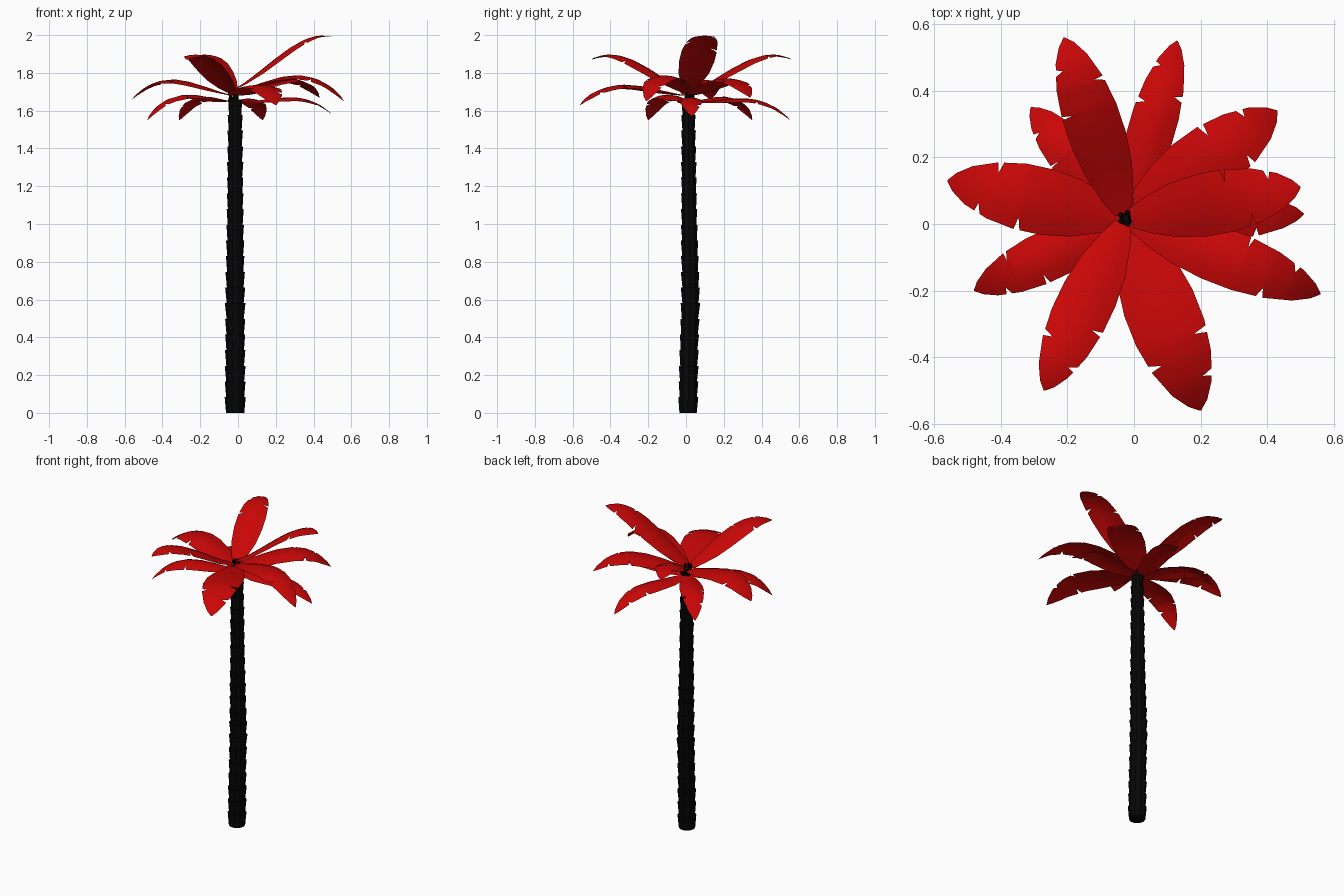
import bpy, bmesh, math, random
from mathutils import Vector

random.seed(4)
cube = bpy.data.objects.get("Cube")
if cube:
    bpy.data.objects.remove(cube)


def material(name, rgb):
    m = bpy.data.materials.new(name)
    m.use_nodes = True
    m.diffuse_color = (*rgb, 1)
    m.node_tree.nodes["Principled BSDF"].inputs["Base Color"].default_value = (*rgb, 1)
    return m


red = material("frond red", (0.59, 0.002, 0.002))
black = material("trunk black", (0.002, 0.002, 0.002))


def finish(name, bm, mat, smooth):
    mesh = bpy.data.meshes.new(name)
    bm.to_mesh(mesh)
    bm.free()
    mesh.materials.append(mat)
    for p in mesh.polygons:
        p.use_smooth = smooth
    ob = bpy.data.objects.new(name, mesh)
    bpy.context.collection.objects.link(ob)
    return ob


def lerp_table(table, t):
    for (a, va), (b, vb) in zip(table, table[1:]):
        if t <= b:
            return va + (vb - va) * (t - a) / (b - a)
    return table[-1][1]


# Trunk: stacked rings, each flaring upwards and overlapping the next one
SIDES, RINGS, TOP = 10, 20, 1.66
RADIUS = [(0, 0.056), (0.6, 0.052), (1.0, 0.046), (1.66, 0.037)]
LEAN = [(0, 0.011), (0.3, 0.015), (0.6, 0.024), (1.0, 0.017), (1.66, 0.012)]


def trunk_ring(bm, z, scale):
    r = lerp_table(RADIUS, z) * scale
    y = lerp_table(LEAN, z)
    return [bm.verts.new((-0.015 + r * math.cos(a), y + r * math.sin(a), z))
            for a in (math.tau * i / SIDES for i in range(SIDES))]


bm = bmesh.new()
loops = []
for i in range(RINGS):
    z = TOP * i / RINGS
    loops.append(trunk_ring(bm, z, 0.86))
    loops.append(trunk_ring(bm, z + TOP / RINGS, random.uniform(0.99, 1.05)))
for a, b in zip(loops, loops[1:]):
    for i in range(SIDES):
        j = (i + 1) % SIDES
        bm.faces.new((a[i], a[j], b[j], b[i]))
bm.faces.new(loops[0][::-1])
bm.faces.new(loops[-1])
finish("trunk", bm, black, False)

# Crown: short dark stubs from which the fronds grow
bm = bmesh.new()
for i in range(5):
    a = math.tau * i / 5
    stub = bmesh.ops.create_cone(bm, cap_ends=True, segments=5, radius1=0.012,
                                 radius2=0.006, depth=0.07)
    bmesh.ops.translate(bm, verts=stub["verts"],
                        vec=(-0.025 + 0.018 * math.cos(a), 0.018 + 0.018 * math.sin(a), 1.68))
finish("crown", bm, black, False)

# Fronds: arched blades with torn notches along both edges
WIDTH = [(0, 0.32), (0.1, 0.58), (0.25, 0.86), (0.42, 1), (0.58, 1),
         (0.74, 0.86), (0.88, 0.58), (0.96, 0.28), (1, 0.02)]


def frond(name, tip, base_z, mid_z, width):
    base = Vector((-0.025, 0.015, base_z))
    tip = Vector(tip)
    run = Vector((tip.x - base.x, tip.y - base.y, 0))
    side = Vector((-run.y, run.x, 0)).normalized()
    rise, mid = tip.z - base_z, mid_z - base_z
    lin, quad = 4 * mid - rise, 2 * rise - 4 * mid
    cuts = {1: [random.uniform(0.56, 0.64), random.uniform(0.8, 0.85)],
            -1: [random.uniform(0.69, 0.75)]}
    stations = [t for t, _ in WIDTH]
    for c in cuts[1] + cuts[-1]:
        stations += [c - 0.02, c, c + 0.014]

    def edge(t, s):
        w = width / 2 * lerp_table(WIDTH, t)
        return w * 0.62 if t in cuts[s] else w

    bm = bmesh.new()
    rows = []
    for t in sorted(set(stations)):
        u = 0.03 + 0.97 * t
        # the blade rises slowly, then curls down near its tip
        curl = 0.22 * u * (1 - u) * (2 * u - 1)
        p = base + run * u + Vector((0, 0, lin * u + quad * u * u + curl))
        row = []
        for k in (-1, -0.5, 0, 0.5, 1):
            off = k * edge(t, 1 if k > 0 else -1)
            droop = 0.02 * (2 * off / width) ** 2
            row.append(bm.verts.new(p + side * off - Vector((0, 0, droop))))
        rows.append(row)
    for a, b in zip(rows, rows[1:]):
        for i in range(4):
            bm.faces.new((a[i], b[i], b[i + 1], a[i + 1]))
    bmesh.ops.recalc_face_normals(bm, faces=bm.faces)
    if sum(f.normal.z for f in bm.faces) < 0:
        bmesh.ops.reverse_faces(bm, faces=bm.faces)
    finish(name, bm, red, True)


# tip, base height, middle height, width
FRONDS = [
    ((-0.21, 0.56, 1.87), 1.69, 1.845, 0.17),
    ((0.13, 0.55, 1.55), 1.65, 1.665, 0.14),
    ((0.43, 0.34, 1.67), 1.68, 1.765, 0.20),
    ((0.50, 0.11, 1.99), 1.71, 1.905, 0.19),
    ((0.51, 0.03, 1.57), 1.65, 1.67, 0.14),
    ((0.56, -0.21, 1.65), 1.69, 1.785, 0.17),
    ((0.20, -0.56, 1.63), 1.68, 1.735, 0.22),
    ((-0.27, -0.50, 1.87), 1.69, 1.845, 0.17),
    ((-0.48, -0.20, 1.55), 1.65, 1.685, 0.15),
    ((-0.56, 0.13, 1.66), 1.68, 1.76, 0.20),
    ((-0.31, 0.35, 1.55), 1.65, 1.675, 0.14),
]
for i, data in enumerate(FRONDS, 1):
    frond(f"frond_{i}", *data)
